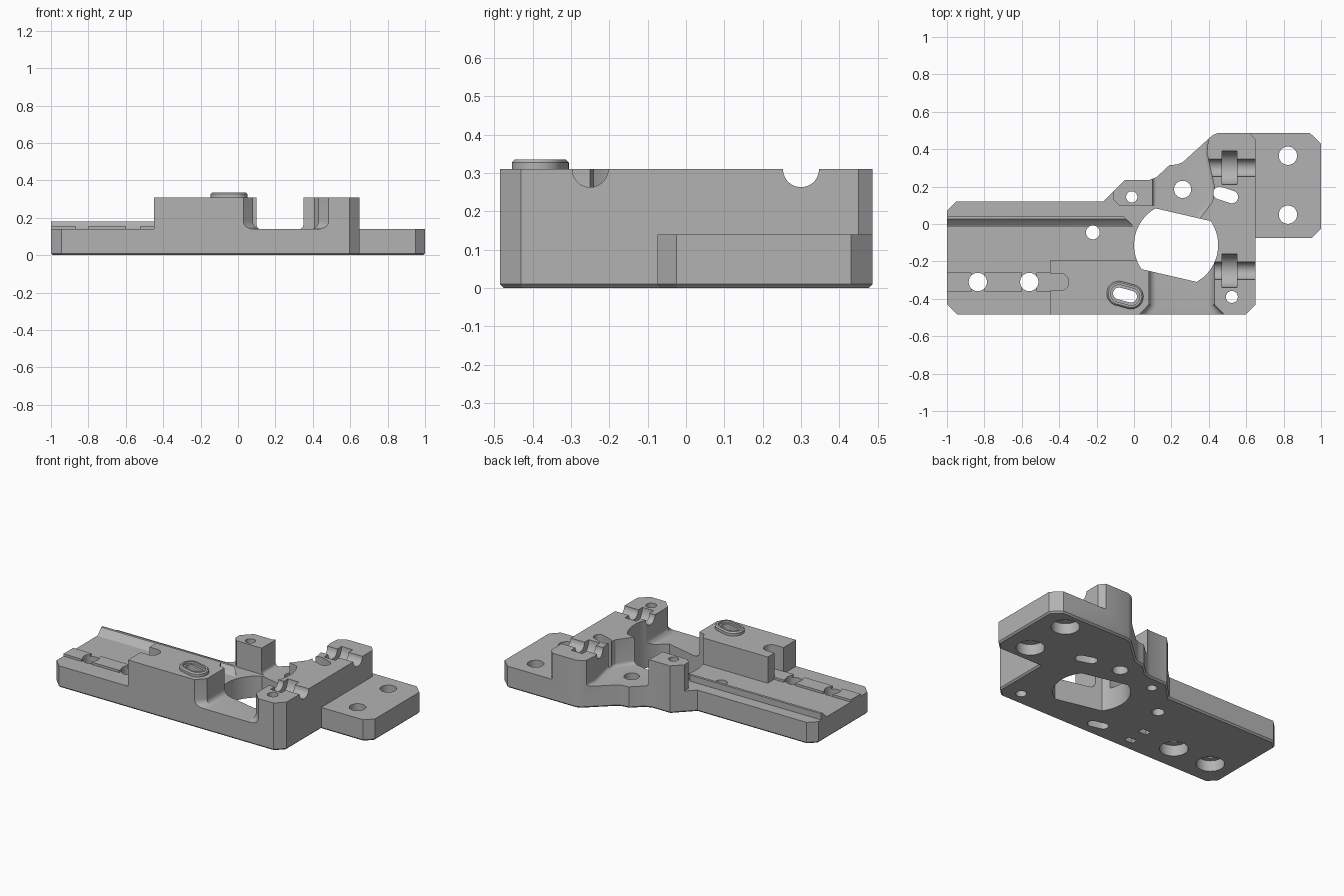
import bpy, bmesh, math
from mathutils import Matrix, Vector

if "Cube" in bpy.data.objects:
    bpy.data.objects.remove(bpy.data.objects["Cube"])

grey = bpy.data.materials.new("plain_grey")
grey.use_nodes = True
COLOUR = (0.45, 0.45, 0.45, 1)
grey.diffuse_color = COLOUR
grey.node_tree.nodes["Principled BSDF"].inputs["Base Color"].default_value = COLOUR

FLOOR, TOP = 0.14, 0.31


def prism(name, pts, z0, z1, bottom=0, top=0, segments=1):
    """Extrude an outline upward, with optional rounded bottom or top rim."""
    bm = bmesh.new()
    face = bm.faces.new([bm.verts.new((x, y, z0)) for x, y in pts])
    ext = bmesh.ops.extrude_face_region(bm, geom=[face], use_keep_orig=True)
    moved = [v for v in ext["geom"] if isinstance(v, bmesh.types.BMVert)]
    bmesh.ops.translate(bm, verts=moved, vec=(0, 0, z1 - z0))
    for size, z in ((bottom, z0), (top, z1)):
        if size:
            rim = [e for e in bm.edges if all(abs(v.co.z - z) < 1e-5 for v in e.verts)]
            bmesh.ops.bevel(bm, geom=rim, offset=size, segments=segments,
                            profile=0.5, affect='EDGES')
    bmesh.ops.recalc_face_normals(bm, faces=bm.faces)
    mesh = bpy.data.meshes.new(name)
    bm.to_mesh(mesh)
    bm.free()
    mesh.materials.append(grey)
    obj = bpy.data.objects.new(name, mesh)
    bpy.context.collection.objects.link(obj)
    return obj


def rect(x0, x1, y0, y1):
    return [(x0, y0), (x1, y0), (x1, y1), (x0, y1)]


def stadium(cx, cy, r, half=0.0, tilt=0.0, n=32):
    """Rounded slot outline; a circle when half is zero."""
    rot = Matrix.Rotation(math.radians(tilt), 2)
    pts = []
    for i in range(n):
        a = 2 * math.pi * (i + 0.5) / n
        shift = half if math.cos(a) > 0 else -half
        p = rot @ Vector((r * math.cos(a) + shift, r * math.sin(a)))
        pts.append((cx + p.x, cy + p.y))
    return pts


def combine(target, other, operation='DIFFERENCE'):
    mod = target.modifiers.new("combine", 'BOOLEAN')
    mod.operation, mod.solver, mod.object = operation, 'EXACT', other
    bpy.context.view_layer.objects.active = target
    bpy.ops.object.modifier_apply(modifier=mod.name)
    bpy.data.objects.remove(other)


def cut(pts, z0=-0.1, z1=0.5, **rim):
    combine(body, prism("cutter", pts, z0, z1, **rim))


# Full-height body with a chamfered lower rim
outline = [(-1, -0.43), (-0.945, -0.485), (0.595, -0.485), (0.65, -0.43),
           (0.65, -0.075), (0.95, -0.075), (1, -0.025), (1, 0.43), (0.94, 0.487),
           (0.45, 0.487), (0.42, 0.475), (0.26, 0.33), (0.23, 0.318), (0.19, 0.315),
           (0.12, 0.25), (0.08, 0.235), (-0.05, 0.235), (-0.165, 0.12),
           (-0.95, 0.12), (-1, 0.07)]
body = prism("mounting_plate", outline, 0, TOP, bottom=0.01)

# Low left deck, leaving the front block and the small post
cut([(-1.2, -0.7), (-0.45, -0.7), (-0.45, -0.195), (0.18, -0.195), (0.18, 0.1),
     (-0.08, 0.1), (-0.11, 0.13), (-0.11, 0.4), (-1.2, 0.4)], FLOOR)
# Filleted gap at the front
cut([(0.0, -0.515), (0.08, -0.43), (0.08, -0.12), (0.43, -0.12),
     (0.43, -0.43), (0.515, -0.515), (0.515, -0.7), (0.0, -0.7)],
    FLOOR, bottom=0.04, segments=5)
# Filleted low deck at the back
cut([(0.1, 0.0), (0.27, -0.05), (0.36, 0.04), (0.42, 0.12), (0.43, 0.2),
     (0.39, 0.38), (0.41, 0.6), (0.1, 0.6)], FLOOR, bottom=0.02, segments=4)
# Low side flange
cut([(0.65, -0.3), (1.2, -0.3), (1.2, 0.7), (0.62, 0.7), (0.62, 0.487), (0.65, 0.45)], FLOOR)

# Sloped guide lip along the left deck
lip = prism("guide_lip", [(-0.015, 0.13), (-0.015, 0.14), (-0.002, 0.148),
                          (0.027, 0.18), (0.043, 0.18), (0.043, 0.13)], -1, 0)
for v in lip.data.vertices:
    y, z, x = v.co
    v.co = (x if x < -0.5 else -0.015 - y, y, z)
combine(body, lip, 'UNION')

# Raised pads between the screw holes
for x0, x1 in ((-1, -0.87), (-0.8, -0.6), (-0.52, -0.44)):
    combine(body, prism("pad", rect(x0, x1, -0.36, -0.26), 0.12, 0.155), 'UNION')
cut(stadium(-0.5, -0.31, 0.046, 0.105), 0.155)

# Raised oval boss on the front block
combine(body, prism("oval_boss", stadium(-0.048, -0.38, 0.066, 0.033, -15),
                    0.29, 0.335, top=0.008), 'UNION')
cut(stadium(-0.048, -0.38, 0.046, 0.033, -15), 0.32)

# Large bore: a tilted circle with two flats
tilt = Matrix.Rotation(math.radians(-13), 2)
bore = []
for i in range(64):
    a = 2 * math.pi * (i + 0.5) / 64
    if abs(math.sin(a)) < 0.8:
        p = tilt @ Vector((0.225 * math.cos(a), 0.225 * math.sin(a)))
        bore.append((0.225 + p.x, -0.113 + p.y))
cut(bore)

# Oval slots and round through holes
cut(stadium(-0.048, -0.38, 0.032, 0.033, -15))
cut(stadium(0.49, 0.155, 0.034, 0.034, -18))
for x, y, r in ((0.26, 0.185, 0.046), (-0.012, 0.145, 0.03),
                (-0.22, -0.045, 0.037), (0.523, -0.39, 0.032)):
    cut(stadium(x, y, r))

# Counterbored screw holes
for x, y in ((0.823, 0.365), (0.823, 0.05), (-0.835, -0.31), (-0.56, -0.31)):
    cut(stadium(x, y, 0.049))
    cut(stadium(x, y, 0.083), -0.1, 0.07)

# Small blind pockets underneath
for y in (-0.27, -0.395):
    cut(rect(-0.335, -0.275, y - 0.02, y + 0.02), -0.1, 0.05)

# Half-round pin grooves with wider collars in the right wall
for y, x0 in ((-0.25, 0.35), (0.3, 0.3)):
    for r, a, b in ((0.047, x0, 0.75), (0.09, 0.47, 0.55)):
        groove = prism("groove", stadium(-TOP, y, r), a, b)
        groove.data.transform(Matrix.Rotation(math.radians(90), 4, 'Y'))
        combine(body, groove)

bpy.ops.object.select_all(action='DESELECT')
body.select_set(True)
bpy.context.view_layer.objects.active = body
bpy.ops.object.shade_smooth_by_angle(angle=math.radians(25))
